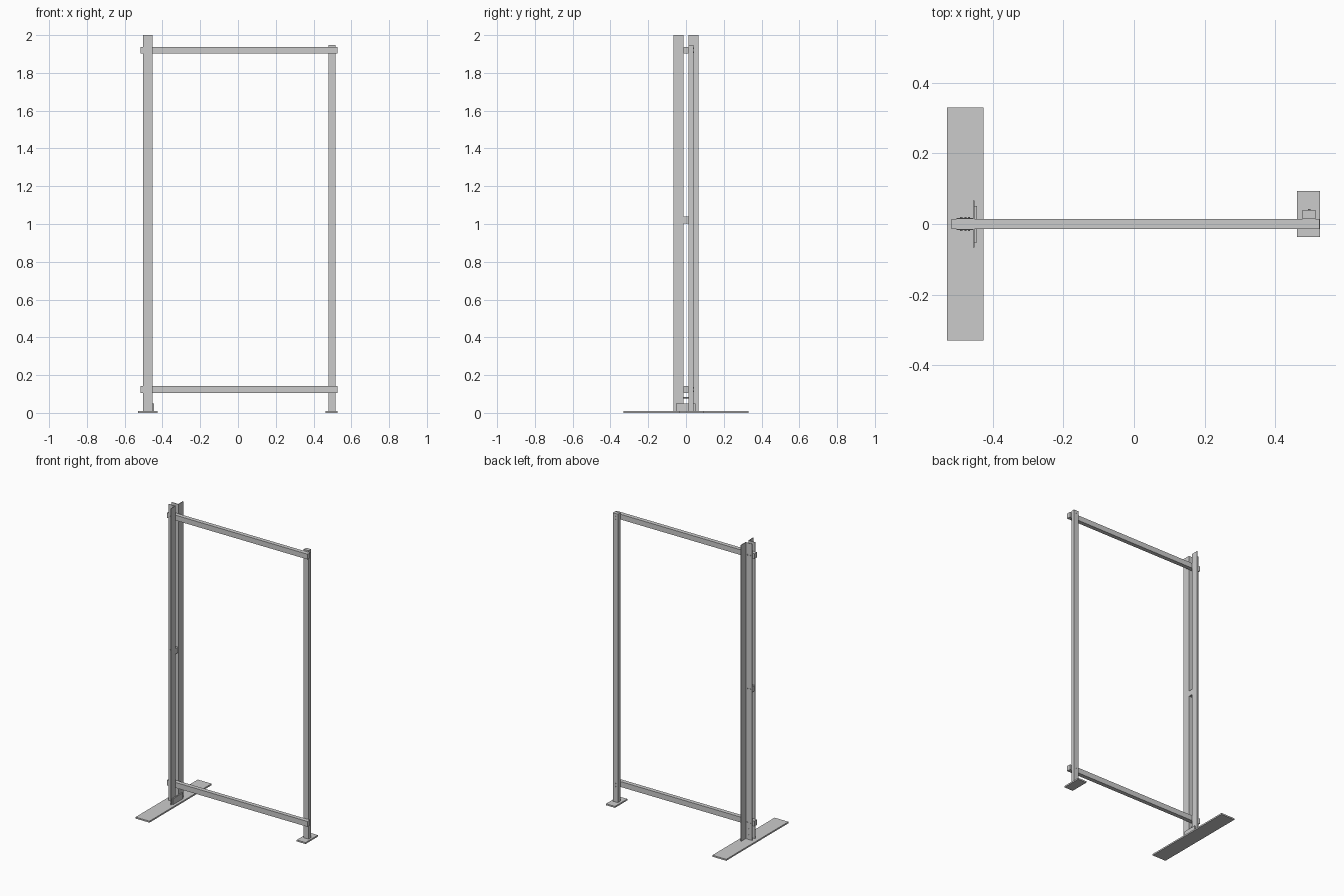
import bpy, bmesh
from mathutils import Matrix
from math import pi

if "Cube" in bpy.data.objects:
    bpy.data.objects.remove(bpy.data.objects["Cube"])


def box(name, x, y, z):
    """Box from (min, max) ranges on each axis."""
    bm = bmesh.new()
    bmesh.ops.create_cube(bm, size=1)
    for v in bm.verts:
        v.co = [r[0] if c < 0 else r[1] for c, r in zip(v.co, (x, y, z))]
    return finish(name, bm)


def extrusion(name, profile, z0, z1):
    """Vertical extrusion of an xy profile."""
    bm = bmesh.new()
    face = bm.faces.new([bm.verts.new((x, y, z0)) for x, y in profile])
    top = bmesh.ops.extrude_face_region(bm, geom=[face])["geom"]
    verts = [g for g in top if isinstance(g, bmesh.types.BMVert)]
    bmesh.ops.translate(bm, verts=verts, vec=(0, 0, z1 - z0))
    return finish(name, bm)


def bolt(name, x, y0, y1, z, r=0.004):
    """Hexagonal bolt running along y."""
    bm = bmesh.new()
    m = Matrix.Translation((x, (y0 + y1) / 2, z)) @ Matrix.Rotation(pi / 2, 4, 'X')
    bmesh.ops.create_cone(bm, cap_ends=True, segments=6, radius1=r, radius2=r,
                          depth=y1 - y0, matrix=m)
    return finish(name, bm)


def finish(name, bm):
    bmesh.ops.recalc_face_normals(bm, faces=bm.faces[:])
    mesh = bpy.data.meshes.new(name)
    bm.to_mesh(mesh)
    bm.free()
    obj = bpy.data.objects.new(name, mesh)
    bpy.context.collection.objects.link(obj)
    return obj


GAP = 0.014     # half the slot between the two angle irons
T = 0.0035      # sheet thickness
RAILS = {"bottom": (0.106, 0.142), "top": (1.902, 1.937)}

# Floor plates
box("long_foot_plate", (-0.53, -0.427), (-0.33, 0.33), (0, 0.01))
box("small_foot_plate", (0.462, 0.528), (-0.037, 0.094), (0, 0.01))

# Main post: a pair of back-to-back angle irons
for side, name in ((-1, "front"), (1, "back")):
    angle = [(-0.503, GAP), (-0.453, GAP), (-0.453, 0.066),
             (-0.453 - T, 0.066), (-0.453 - T, GAP + T), (-0.503, GAP + T)]
    extrusion(name + "_angle_post", [(x, y * side) for x, y in angle], 0.01, 2.0)

# Upright bracket fixing the main post to its plate
box("foot_bracket", (-0.453, -0.445), (-0.053, 0.051), (0.01, 0.05))

# Slim post
box("slim_post", (0.478, 0.515), (GAP, 0.040), (0.01, 1.947))

# Cross rails and the spacer held between the angles
for name, z in RAILS.items():
    box(name + "_rail", (-0.517, 0.526), (-GAP, GAP), z)
box("middle_spacer", (-0.501, -0.455), (-GAP, GAP), (1.003, 1.04))

# Bolts through the main post
for z in (0.124, 1.022, 1.919):
    for x in (-0.49, -0.468):
        bolt("post_bolt", x, -GAP - T - 0.003, GAP + T + 0.003, z)
for z in (0.038, 0.08):
    bolt("foot_bolt", -0.478, -GAP - T - 0.003, GAP + T + 0.003, z)

# Bolt heads on the back of the slim post
for z0, z1 in RAILS.values():
    for dz in (-0.01, 0.01):
        bolt("slim_post_bolt", 0.4965, 0.038, 0.042, (z0 + z1) / 2 + dz)
